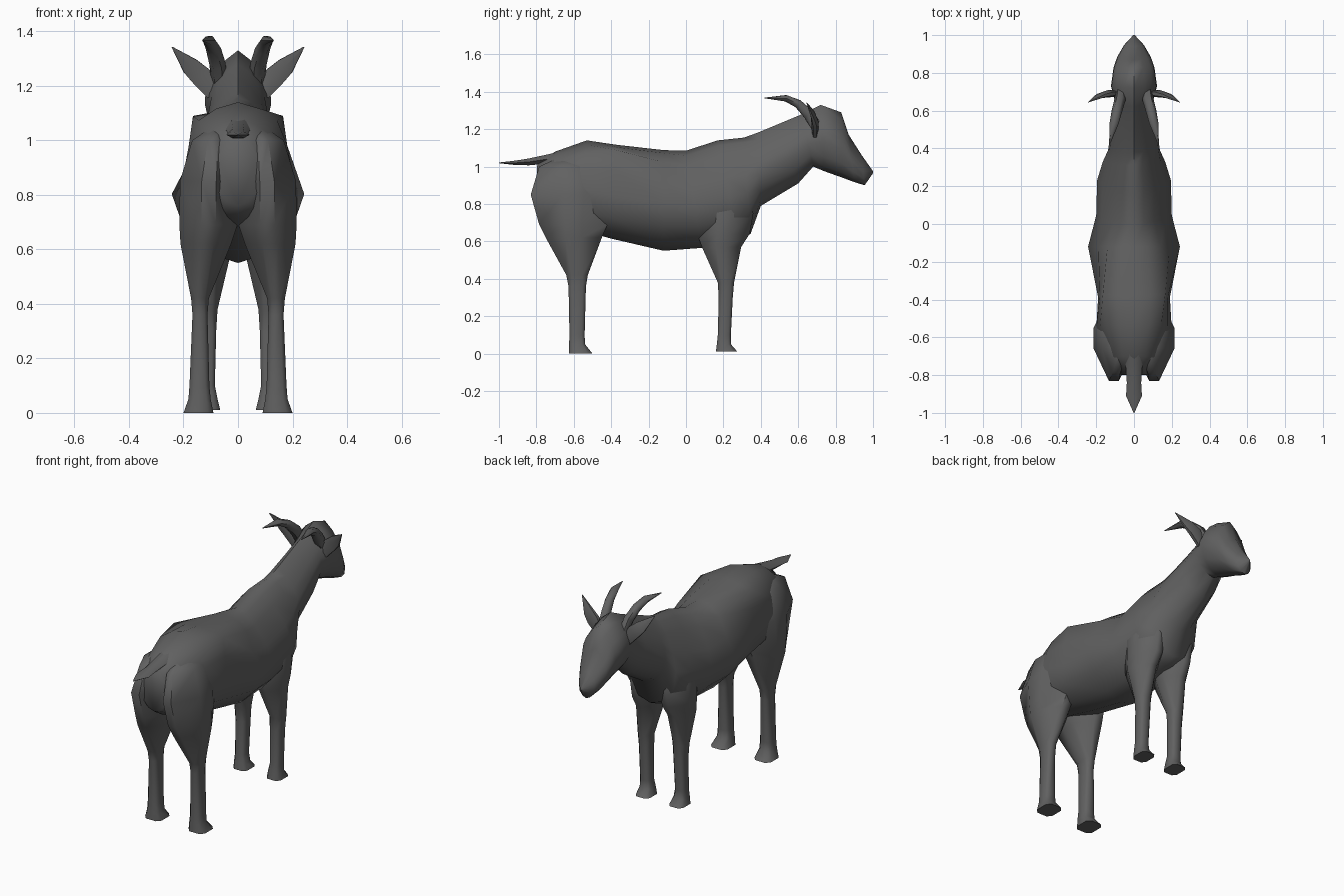
import bpy, bmesh, math
from mathutils import Vector

coat = bpy.data.materials.new("dark_grey_coat")
coat.diffuse_color = (0.12, 0.12, 0.12, 1)


def loft(name, rings, mirror=False, angle=60):
    """Skin a list of equal-length rings, cap the ends, shade smooth."""
    bm = bmesh.new()
    loops = [[bm.verts.new(p) for p in r] for r in rings]
    n = len(loops[0])
    for a, b in zip(loops, loops[1:]):
        for i in range(n):
            j = (i + 1) % n
            bm.faces.new((a[i], a[j], b[j], b[i]))
    bm.faces.new(loops[0])
    bm.faces.new(loops[-1])
    bmesh.ops.remove_doubles(bm, verts=bm.verts, dist=0.0005)
    bmesh.ops.recalc_face_normals(bm, faces=bm.faces)
    me = bpy.data.meshes.new(name)
    bm.to_mesh(me)
    bm.free()
    me.materials.append(coat)
    ob = bpy.data.objects.new(name, me)
    bpy.context.collection.objects.link(ob)
    if mirror:
        ob.modifiers.new("mirror", 'MIRROR').use_mirror_merge = False
    bpy.ops.object.select_all(action='DESELECT')
    ob.select_set(True)
    bpy.context.view_layer.objects.active = ob
    bpy.ops.object.shade_smooth_by_angle(angle=math.radians(angle))
    return ob


def section(ty, tz, by, bz, w, prof):
    """Symmetric ring from a top point to a bottom point, half width w."""
    top, bot = Vector((0, ty, tz)), Vector((0, by, bz))
    right = [top.lerp(bot, t) + Vector((w * k, 0, 0)) for k, t in prof]
    left = [Vector((-p.x, p.y, p.z)) for p in right[-2:0:-1]]
    return right + left


def leg_ring(z, x0, x1, y0, y1, c=0.6):
    """Eight-sided horizontal ring inside the bounds; small c is diamond-like."""
    pts = [(1, c), (c, 1), (-c, 1), (-1, c), (-1, -c), (-c, -1), (c, -1), (1, -c)]
    return [Vector(((x0 + x1) / 2 + (x1 - x0) / 2 * u,
                    (y0 + y1) / 2 + (y1 - y0) / 2 * v, z)) for u, v in pts]


def tube(points, ref, sides=6):
    """Rings along a path of (x, y, z, radius along ref, other radius)."""
    c = [Vector(p[:3]) for p in points]
    rings = []
    for i, p in enumerate(points):
        t = (c[min(i + 1, len(c) - 1)] - c[max(i - 1, 0)]).normalized()
        n = t.cross(Vector(ref)).normalized()
        s = n.cross(t)
        rings.append([c[i] + s * p[3] * math.cos(k * math.tau / sides)
                      + n * p[4] * math.sin(k * math.tau / sides) for k in range(sides)])
    return rings


# Torso, neck and head as one skin
rump = [(0, 0), (.4, .05), (.72, .14), (.9, .33), (1, .55), (.95, .78), (.5, .95), (0, 1)]
hips = [(0, 0), (.45, .025), (.87, .055), (.95, .27), (1, .55), (.95, .78), (.5, .95), (0, 1)]
waist = [(0, 0), (.3, .03), (.58, .12), (.78, .34), (1, .53), (.83, .75), (.42, .94), (0, 1)]
chest = [(0, 0), (.26, .05), (.54, .16), (.86, .38), (1, .57), (.93, .78), (.5, .95), (0, 1)]
throat = [(0, 0), (.36, .1), (.72, .27), (.95, .42), (1, .57), (.85, .78), (.5, .93), (0, 1)]
skull = [(0, 0), (.45, .12), (.8, .27), (.97, .4), (1, .55), (.85, .78), (.5, .93), (0, 1)]
trunk = [(-.795, 1.02, -.80, .76, .08, rump), (-.70, 1.08, -.72, .71, .15, rump),
         (-.53, 1.14, -.58, .665, .20, rump), (-.375, 1.117, -.40, .615, .19, hips),
         (-.12, 1.088, -.12, .55, .243, waist), (0, 1.085, .08, .565, .20, chest),
         (.17, 1.14, .28, .61, .195, chest), (.31, 1.155, .345, .64, .165, chest),
         (.38, 1.18, .40, .79, .137, throat), (.50, 1.23, .60, .91, .115, throat),
         (.62, 1.28, .68, 1.0, .102, throat), (.72, 1.33, .74, .975, .122, skull),
         (.83, 1.29, .83, .943, .108, skull), (.87, 1.17, .90, .917, .088, skull),
         (.94, 1.06, .955, .90, .052, skull), (1.0, .975, 1.0, .965, .004, skull)]
loft("body", [section(*r) for r in trunk])

# Legs, hoof to hip
loft("hind_leg", [leg_ring(*r) for r in [
    (0, .09, .20, -.625, -.50), (.05, .10, .182, -.625, -.54),
    (.10, .105, .178, -.623, -.542), (.36, .112, .167, -.628, -.535),
    (.42, .107, .172, -.64, -.525, .5), (.62, .025, .211, -.75, -.45, .3),
    (.69, .002, .215, -.785, -.42, .25), (.85, 0, .213, -.83, -.38, .25),
    (1.0, .015, .168, -.785, -.44, .25), (1.04, .05, .11, -.70, -.56, .3)]], True)
loft("front_leg", [leg_ring(*r) for r in [
    (.01, .065, .158, .16, .275), (.05, .075, .152, .165, .24),
    (.10, .085, .148, .17, .24), (.30, .08, .15, .175, .25),
    (.38, .075, .158, .17, .257, .5), (.57, .03, .18, .085, .295, .3),
    (.64, .012, .188, .06, .34, .25), (.75, .01, .190, .05, .36, .25),
    (.92, .03, .16, .10, .32, .25)]], True)

# Tail
loft("tail", tube([(0, -.62, 1.075, .05, .02), (0, -.74, 1.04, .045, .028),
                   (0, -.84, 1.025, .038, .021), (0, -.91, 1.02, .042, .014),
                   (0, -1.0, 1.02, .002, .002)], (1, 0, 0)))

# Horns, swept back
loft("horn", tube([(.07, .70, 1.21, .028, .032), (.075, .655, 1.28, .03, .033),
                   (.09, .60, 1.335, .028, .026), (.105, .535, 1.365, .024, .02),
                   (.13, .42, 1.367, .002, .002)], (1, 0, 0)), True)

# Ears, flattened leaves
loft("ear", tube([(.09, .69, 1.17, .016, .03), (.135, .69, 1.235, .02, .045),
                  (.175, .68, 1.272, .014, .038), (.242, .645, 1.342, .002, .002)],
                 (0, 1, 0)), True)
